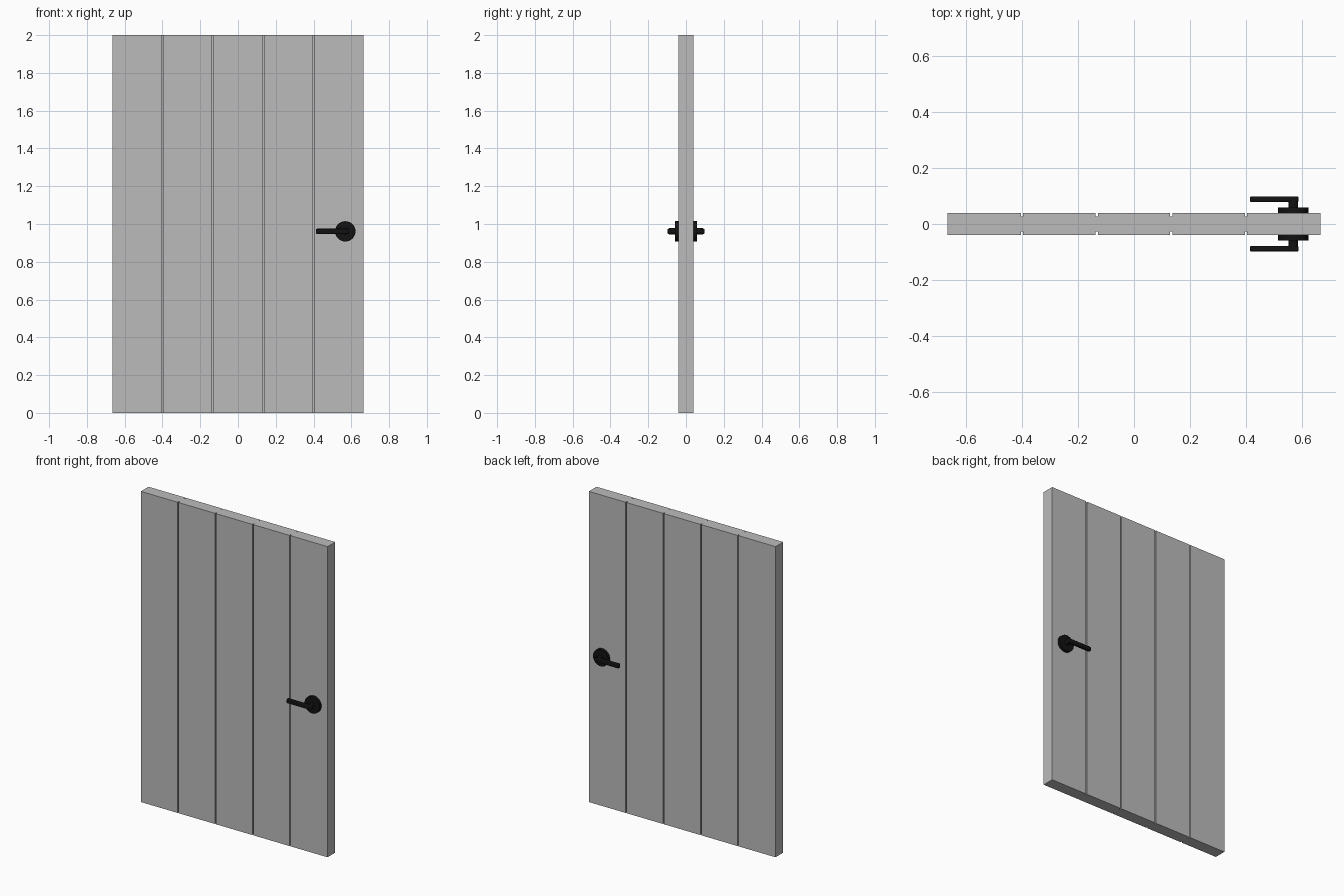
import bpy
import bmesh
from math import pi, radians

if "Cube" in bpy.data.objects:
    bpy.data.objects.remove(bpy.data.objects["Cube"], do_unlink=True)

HALF_WIDTH, HALF_DEPTH, HEIGHT = 0.665, 0.039, 2.0
PLANKS, GROOVE, GROOVE_DEPTH = 5, 0.004, 0.012
HANDLE_X, HANDLE_Z = 0.568, 0.961


def material(name, colour, roughness):
    mat = bpy.data.materials.new(name)
    mat.use_nodes = True
    mat.diffuse_color = colour
    node = mat.node_tree.nodes["Principled BSDF"]
    node.inputs["Base Color"].default_value = colour
    node.inputs["Roughness"].default_value = roughness
    return mat


grey = material("door_grey", (0.5, 0.5, 0.5, 1), 0.6)
black = material("handle_black", (0.006, 0.006, 0.006, 1), 0.5)


def mirror_to_back(obj):
    # The door centre is the mirror plane
    mod = obj.modifiers.new("front_and_back", 'MIRROR')
    mod.use_axis = (False, True, False)
    mod.mirror_object = door


def disc(name, radius, y_inner, y_outer, sides):
    # Cylinder lying along y on the front face
    bpy.ops.mesh.primitive_cylinder_add(
        vertices=sides, radius=radius, depth=y_outer - y_inner,
        location=(HANDLE_X, -(y_inner + y_outer) / 2, HANDLE_Z),
        rotation=(pi / 2, 0, 0))
    obj = bpy.context.object
    obj.name = name
    obj.data.materials.append(black)
    bpy.ops.object.shade_smooth_by_angle(angle=radians(35))
    mirror_to_back(obj)
    return obj


# Door leaf: grooved plank outline extruded upwards
front = [(-HALF_WIDTH, -HALF_DEPTH)]
for i in range(1, PLANKS):
    x = -HALF_WIDTH + i * 2 * HALF_WIDTH / PLANKS
    front += [(x - GROOVE, -HALF_DEPTH), (x - GROOVE, GROOVE_DEPTH - HALF_DEPTH),
              (x + GROOVE, GROOVE_DEPTH - HALF_DEPTH), (x + GROOVE, -HALF_DEPTH)]
front.append((HALF_WIDTH, -HALF_DEPTH))
outline = front + [(x, -y) for x, y in reversed(front)]

bm = bmesh.new()
base = bm.faces.new([bm.verts.new((x, y, 0)) for x, y in outline])
top = bmesh.ops.extrude_face_region(bm, geom=[base], use_keep_orig=True)
bmesh.ops.translate(bm, vec=(0, 0, HEIGHT),
                    verts=[v for v in top["geom"] if isinstance(v, bmesh.types.BMVert)])
bmesh.ops.recalc_face_normals(bm, faces=bm.faces)
mesh = bpy.data.meshes.new("door_leaf")
bm.to_mesh(mesh)
bm.free()
door = bpy.data.objects.new("door_leaf", mesh)
bpy.context.collection.objects.link(door)
mesh.materials.append(grey)

# Handle rosettes and necks
disc("handle_rosettes", 0.054, HALF_DEPTH, 0.058, 32)
disc("handle_necks", 0.017, 0.058, 0.09, 20)

# Lever bars pointing to the middle of the door
lever_left, lever_right = 0.413, 0.587
bpy.ops.mesh.primitive_cube_add(
    size=1, location=((lever_left + lever_right) / 2, -0.088, HANDLE_Z))
lever = bpy.context.object
lever.name = "handle_levers"
lever.scale = (lever_right - lever_left, 0.02, 0.028)
bpy.ops.object.transform_apply(location=False, rotation=False, scale=True)
lever.data.materials.append(black)
bevel = lever.modifiers.new("soft_edges", 'BEVEL')
bevel.width = 0.005
bevel.segments = 2
bpy.ops.object.shade_smooth_by_angle(angle=radians(35))
mirror_to_back(lever)
